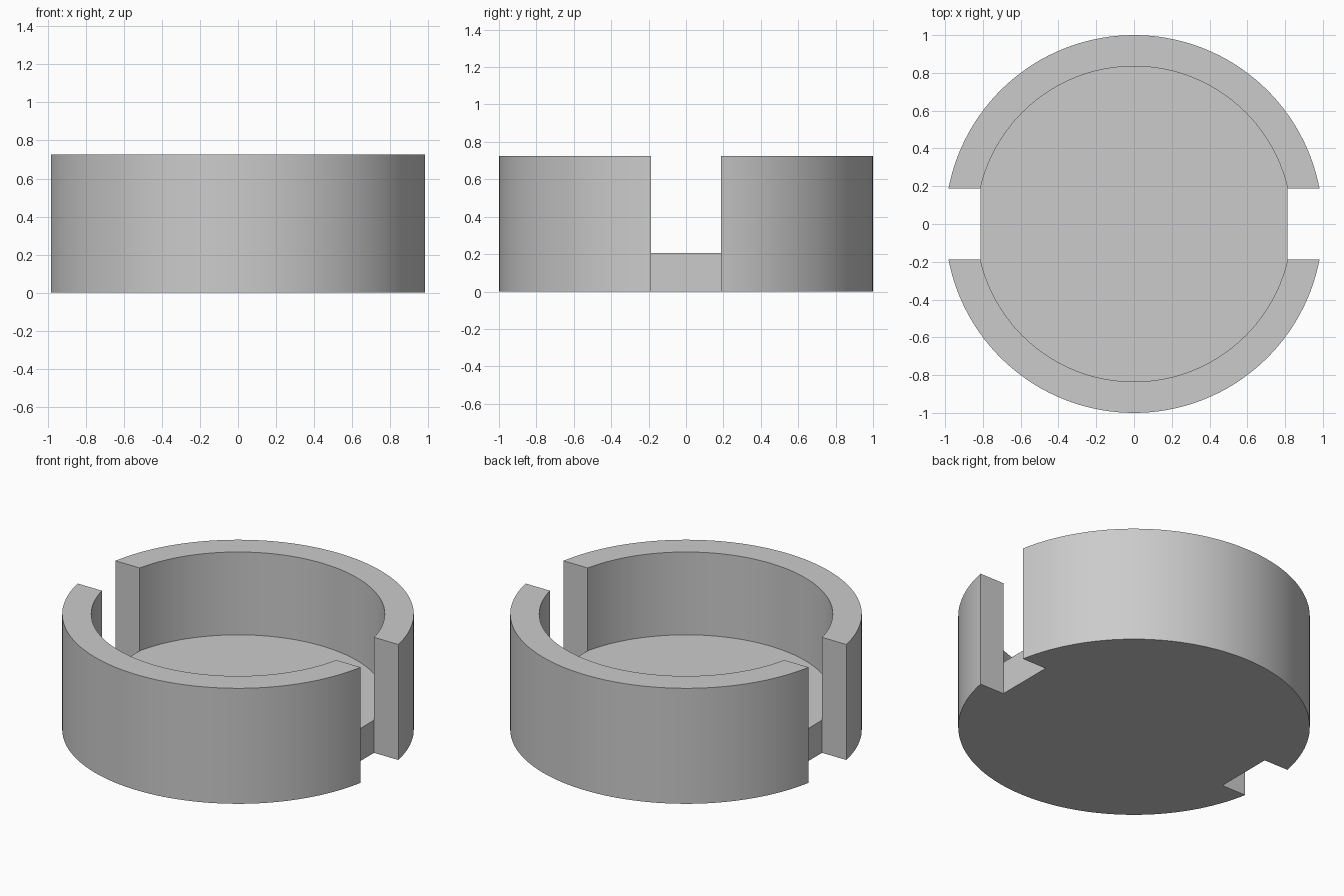
import bpy
import bmesh
from math import asin, cos, sin, pi, radians

cube = bpy.data.objects.get("Cube")
if cube:
    bpy.data.objects.remove(cube, do_unlink=True)

OUTER, INNER = 1.0, 0.835
HEIGHT, FLOOR = 0.725, 0.205
SLOT = 0.187          # half width of each side slot
STEPS = 64            # facets per half ring

grey = bpy.data.materials.new("plain grey")
grey.use_nodes = True
colour = (0.6, 0.6, 0.6, 1)
grey.diffuse_color = colour
grey.node_tree.nodes["Principled BSDF"].inputs["Base Color"].default_value = colour

bm = bmesh.new()


def arc(radius, z, turn):
    """Row of vertices along a half ring that stops at the slots."""
    start = asin(SLOT / radius)
    angles = [turn + start + (pi - 2 * start) * i / STEPS for i in range(STEPS + 1)]
    return [bm.verts.new((radius * cos(a), radius * sin(a), z)) for a in angles]


def skin(row_a, row_b):
    """Quads between two rows of vertices."""
    for i in range(STEPS):
        bm.faces.new((row_a[i], row_a[i + 1], row_b[i + 1], row_b[i]))


# Two curved walls, back and front
base_outline, floor_outline, corners = [], [], []
for turn in (0, pi):
    out_low = arc(OUTER, 0, turn)
    out_top = arc(OUTER, HEIGHT, turn)
    in_floor = arc(INNER, FLOOR, turn)
    in_top = arc(INNER, HEIGHT, turn)
    skin(out_low, out_top)
    skin(out_top, in_top)
    skin(in_top, in_floor)
    # Flat wall ends beside the slots
    feet = []
    for end in (0, -1):
        x, y, _ = in_floor[end].co
        foot = bm.verts.new((x, y, 0))
        feet.append(foot)
        bm.faces.new((out_low[end], out_top[end], in_top[end], in_floor[end], foot))
    base_outline += [feet[0]] + out_low + [feet[1]]
    floor_outline += in_floor
    corners.append((feet, in_floor))

# Base underside, inner floor and the straight floor edges in the slots
bm.faces.new(base_outline)
bm.faces.new(floor_outline)
for (feet_a, row_a), (feet_b, row_b) in (corners, corners[::-1]):
    bm.faces.new((feet_a[1], feet_b[0], row_b[0], row_a[-1]))

bmesh.ops.recalc_face_normals(bm, faces=bm.faces[:])
mesh = bpy.data.meshes.new("slotted_cup")
bm.to_mesh(mesh)
bm.free()
mesh.materials.append(grey)

cup = bpy.data.objects.new("slotted_cup", mesh)
bpy.context.collection.objects.link(cup)
bpy.ops.object.select_all(action="DESELECT")
cup.select_set(True)
bpy.context.view_layer.objects.active = cup
bpy.ops.object.shade_smooth_by_angle(angle=radians(30))
